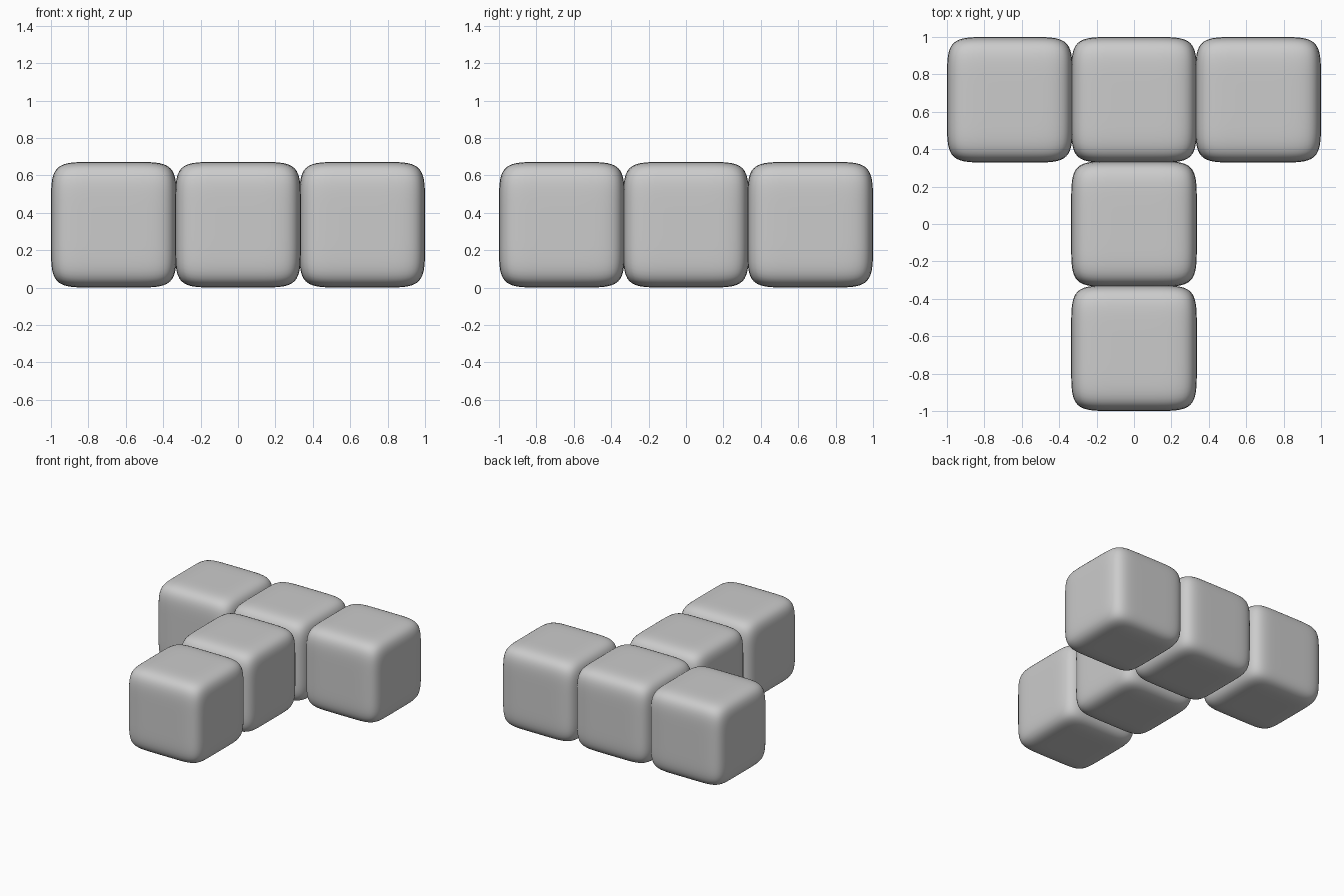
import bpy, bmesh

if "Cube" in bpy.data.objects:
    bpy.data.objects.remove(bpy.data.objects["Cube"])

HALF = 0.336      # half width of one block
PITCH = 0.664     # spacing between blocks
POWER = 6.5       # higher = boxier pillow shape


def pillow_block(name, col, row):
    # cube subdivided into a fine grid, then bulged into a rounded pillow cube
    bm = bmesh.new()
    bmesh.ops.create_cube(bm, size=2)
    bmesh.ops.subdivide_edges(bm, edges=bm.edges[:], cuts=23, use_grid_fill=True)
    for v in bm.verts:
        r = sum(abs(c) ** POWER for c in v.co) ** (1 / POWER)
        v.co *= HALF / r
    for f in bm.faces:
        f.smooth = True
    mesh = bpy.data.meshes.new(name)
    bm.to_mesh(mesh)
    bm.free()
    ob = bpy.data.objects.new(name, mesh)
    ob.location = (col * PITCH, row * PITCH, HALF)
    bpy.context.collection.objects.link(ob)
    return ob


# crossbar of the T at the back
for side, col in (("left", -1), ("middle", 0), ("right", 1)):
    pillow_block("crossbar_block_" + side, col, 1)

# stem of the T running forward
for side, row in (("centre", 0), ("front", -1)):
    pillow_block("stem_block_" + side, 0, row)
